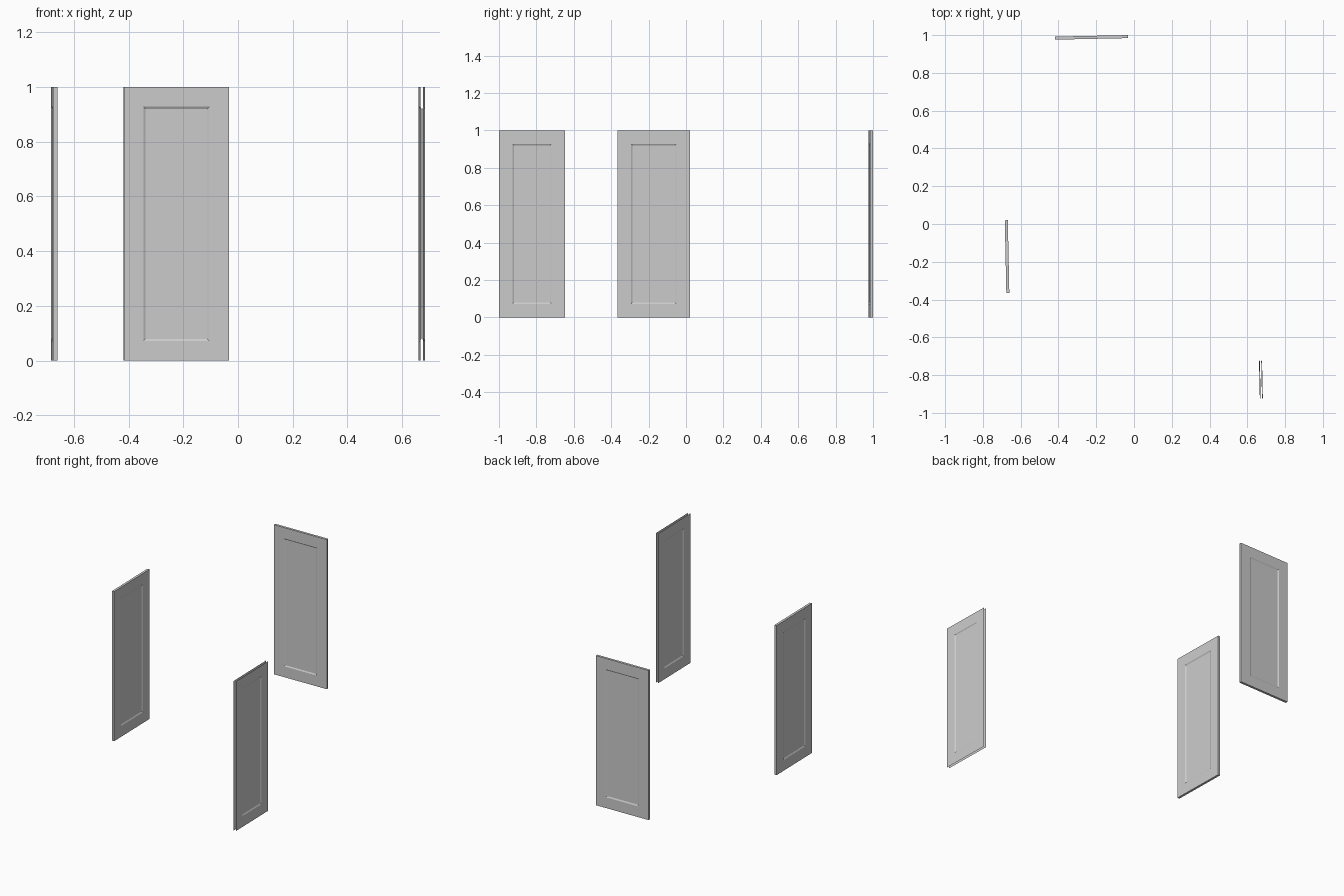
import bpy
import bmesh
import math

if "Cube" in bpy.data.objects:
    bpy.data.objects.remove(bpy.data.objects["Cube"])

THICK = 0.016     # panel thickness
MARGIN = 0.072    # width of the flat frame
BEVEL = 0.008     # width of the sloped moulding
DEPTH = 0.0045    # depth of the recessed centre
TILT = math.radians(1.2)


def rect(bm, width, inset, y):
    """Rectangle of four vertices, inset from the panel outline."""
    x = width / 2 - inset
    return [bm.verts.new((px, y, pz)) for px, pz in
            ((-x, inset), (x, inset), (x, 1 - inset), (-x, 1 - inset))]


def bridge(bm, a, b):
    for i in range(4):
        j = (i + 1) % 4
        bm.faces.new((a[i], a[j], b[j], b[i]))


def door(name, width, location, angle, rim=True):
    bm = bmesh.new()
    outer = []
    for side in (-1, 1):
        first = len(bm.faces)
        loops = [rect(bm, width, inset, side * y) for inset, y in (
            (0, THICK / 2),
            (MARGIN, THICK / 2),
            (MARGIN + BEVEL, THICK / 2 - DEPTH))]
        bridge(bm, loops[0], loops[1])    # flat frame
        bridge(bm, loops[1], loops[2])    # sloped moulding
        bm.faces.new(loops[2])            # recessed centre
        outer.append(loops[0])
        if side == 1:
            bm.faces.ensure_lookup_table()
            bmesh.ops.reverse_faces(bm, faces=bm.faces[first:])
    if rim:
        bridge(bm, outer[1], outer[0])    # outer edges
    mesh = bpy.data.meshes.new(name)
    bm.to_mesh(mesh)
    bm.free()
    obj = bpy.data.objects.new(name, mesh)
    obj.location = location
    obj.rotation_euler.z = angle
    bpy.context.collection.objects.link(obj)
    return obj


# Three recessed cabinet doors; the right one has open outer edges
door("back_door", 0.385, (-0.225, 0.988, 0), TILT)
door("left_door", 0.386, (-0.672, -0.173, 0), TILT - math.pi / 2)
door("right_door", 0.353, (0.672, -0.8235, 0), TILT + math.pi / 2, rim=False)
